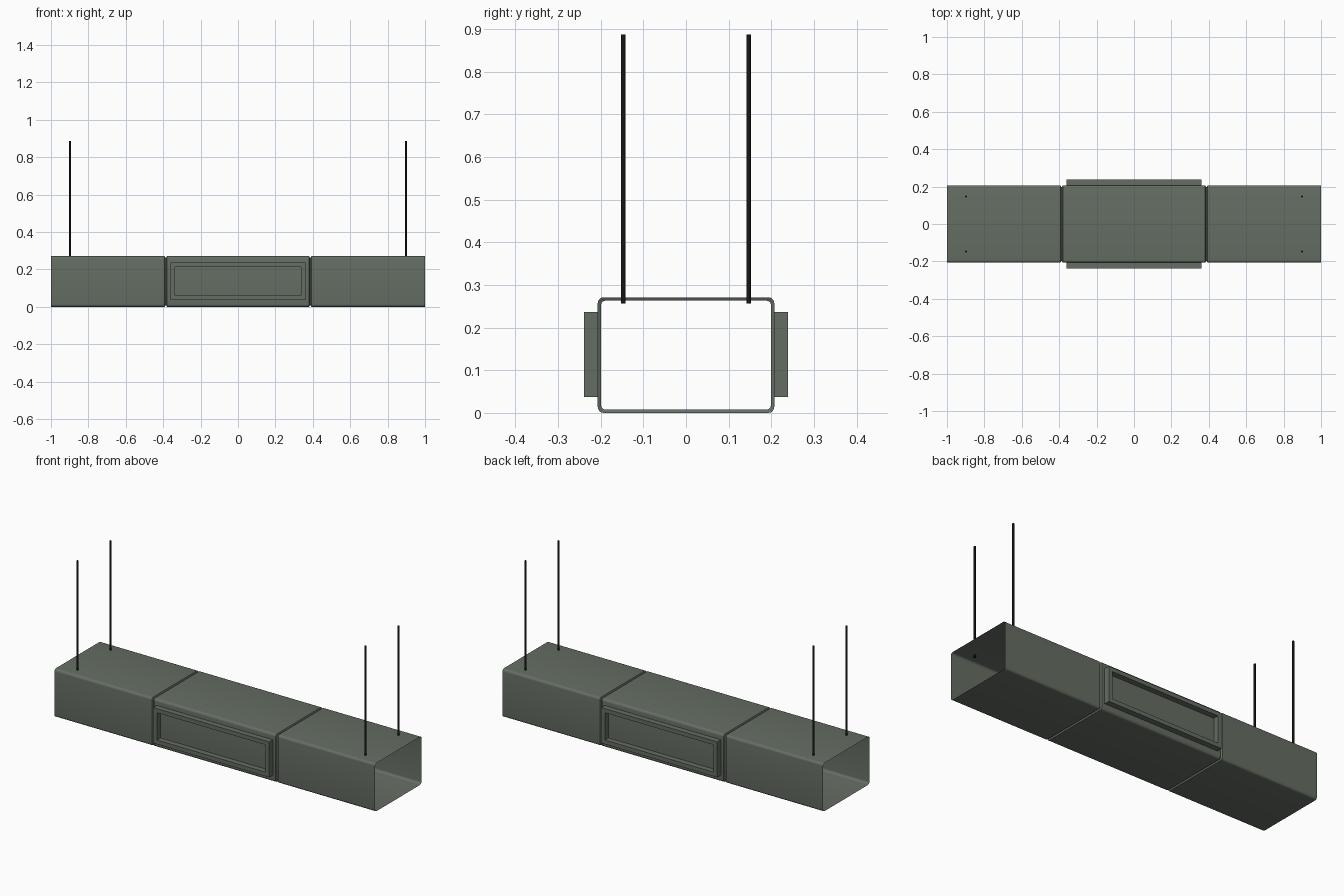
import bpy, bmesh, math

if "Cube" in bpy.data.objects:
    bpy.data.objects.remove(bpy.data.objects["Cube"])

def material(name, rgb):
    m = bpy.data.materials.new(name)
    m.diffuse_color = (*rgb, 1)
    m.use_nodes = True
    m.node_tree.nodes["Principled BSDF"].inputs["Base Color"].default_value = m.diffuse_color
    return m

GREEN = material("grey green metal", (0.13, 0.155, 0.125))
BLACK = material("black steel", (0.008, 0.008, 0.009))

HY, H, R = 0.207, 0.271, 0.014   # half depth, height, corner radius


def make_object(name, bm, mat, smooth=False):
    bmesh.ops.recalc_face_normals(bm, faces=bm.faces)
    me = bpy.data.meshes.new(name)
    bm.to_mesh(me)
    bm.free()
    me.materials.append(mat)
    ob = bpy.data.objects.new(name, me)
    bpy.context.collection.objects.link(ob)
    if smooth:
        bpy.context.view_layer.objects.active = ob
        ob.select_set(True)
        bpy.ops.object.shade_smooth_by_angle(angle=math.radians(35))
        ob.select_set(False)
    return ob


def section(x, inset):
    # rounded rectangle in the yz plane
    pts = []
    r = R - inset * 0.6
    for k, (sy, sz) in enumerate([(1, 1), (-1, 1), (-1, -1), (1, -1)]):
        cy, cz = sy * (HY - inset - r), H / 2 + sz * (H / 2 - inset - r)
        for i in range(6):
            a = math.radians(90 * k + 18 * i)
            pts.append((x, cy + r * math.cos(a), cz + r * math.sin(a)))
    return pts


# open-ended duct shell with two seam grooves
half = [(0.380, 0), (0.384, 0.008), (0.389, 0.008), (0.393, 0), (1.0, 0)]
stations = [(-x, d) for x, d in reversed(half)] + half
bm = bmesh.new()
rings = [[bm.verts.new(p) for p in section(x, d)] for x, d in stations]
for a, b in zip(rings, rings[1:]):
    n = len(a)
    for i in range(n):
        bm.faces.new((a[i], a[(i + 1) % n], b[(i + 1) % n], b[i]))
make_object("duct_body", bm, GREEN, True)


# raised vent frames, front and back
def vent_frame(name, s):
    y0, y1 = s * (HY - 0.002), s * 0.239
    bm = bmesh.new()

    def loop(hx, hz, y):
        return [bm.verts.new((sx * hx, y, 0.137 + sz * hz))
                for sx, sz in [(-1, -1), (1, -1), (1, 1), (-1, 1)]]
    loops = [loop(0.362, 0.100, y0), loop(0.362, 0.100, y1),
             loop(0.338, 0.077, y1), loop(0.338, 0.077, y0)]
    for k in range(4):
        a, b = loops[k], loops[(k + 1) % 4]
        for i in range(4):
            j = (i + 1) % 4
            bm.faces.new((a[i], a[j], b[j], b[i]))
    make_object(name, bm, GREEN)


vent_frame("front_vent_frame", -1)
vent_frame("back_vent_frame", 1)


# hanging rods
def rod(name, x, y):
    bm = bmesh.new()
    z0, z1 = 0.256, 0.887
    bmesh.ops.create_cone(bm, cap_ends=True, segments=12, radius1=0.0055,
                          radius2=0.0055, depth=z1 - z0)
    bmesh.ops.translate(bm, verts=bm.verts, vec=(x, y, (z0 + z1) / 2))
    make_object(name, bm, BLACK, True)


for sx, nx in ((-1, "left"), (1, "right")):
    for sy, ny in ((-1, "front"), (1, "back")):
        rod(f"{ny}_{nx}_hanging_rod", sx * 0.898, sy * 0.147)
